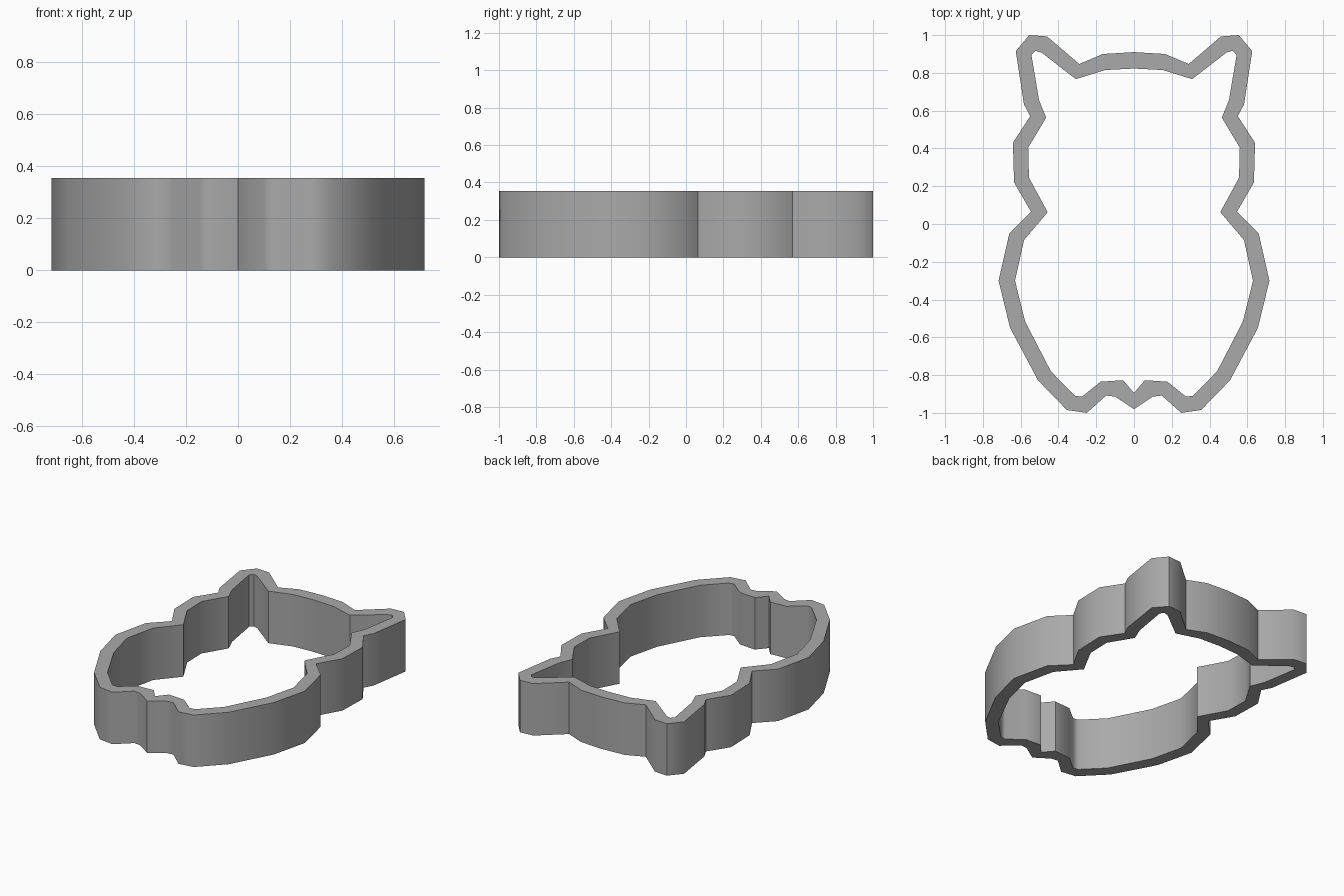
import bpy, bmesh, math

if "Cube" in bpy.data.objects:
    bpy.data.objects.remove(bpy.data.objects["Cube"])

HEIGHT = 0.355

# Right half of the wall outline, top centre to bottom centre: outer and inner edges
OUTER = [(0, .91), (.164, .90), (.29, .847), (.46, .993), (.555, 1.0), (.626, .915),
         (.583, .635), (.55, .57), (.641, .43), (.635, .22), (.545, .065), (.66, -.05),
         (.717, -.30), (.656, -.55), (.508, -.828), (.355, -.985), (.25, -1.0),
         (.147, -.908), (.10, -.914), (0, -.98)]
INNER = [(0, .823), (.153, .815), (.308, .767), (.49, .908), (.523, .917), (.543, .895),
         (.503, .656), (.465, .563), (.56, .405), (.556, .245), (.457, .063), (.582, -.085),
         (.63, -.30), (.577, -.515), (.44, -.78), (.312, -.91), (.275, -.914),
         (.177, -.835), (.058, -.827), (0, -.894)]


def mirrored(half):
    """Close the half outline by mirroring it across x = 0."""
    return half + [(-x, y) for x, y in half[-2:0:-1]]


# Cutter wall: quads between the two outlines, at the bottom and the top
bm = bmesh.new()
rings = [[bm.verts.new((x, y, z)) for x, y in mirrored(line)]
         for line, z in ((OUTER, 0), (OUTER, HEIGHT), (INNER, HEIGHT), (INNER, 0))]
n = len(rings[0])
for r in range(4):
    a, b = rings[r], rings[(r + 1) % 4]
    for i in range(n):
        j = (i + 1) % n
        bm.faces.new((a[i], a[j], b[j], b[i]))
bmesh.ops.recalc_face_normals(bm, faces=bm.faces)

mesh = bpy.data.meshes.new("cutter_wall")
bm.to_mesh(mesh)
bm.free()
wall = bpy.data.objects.new("cutter_wall", mesh)
bpy.context.collection.objects.link(wall)

# Plain grey
grey = bpy.data.materials.new("plain grey")
grey.diffuse_color = (0.4, 0.4, 0.4, 1)
grey.use_nodes = True
grey.node_tree.nodes["Principled BSDF"].inputs["Base Color"].default_value = grey.diffuse_color
mesh.materials.append(grey)

# Smooth walls with sharp rims and creases
bpy.context.view_layer.objects.active = wall
wall.select_set(True)
bpy.ops.object.shade_smooth_by_angle(angle=math.radians(50))
